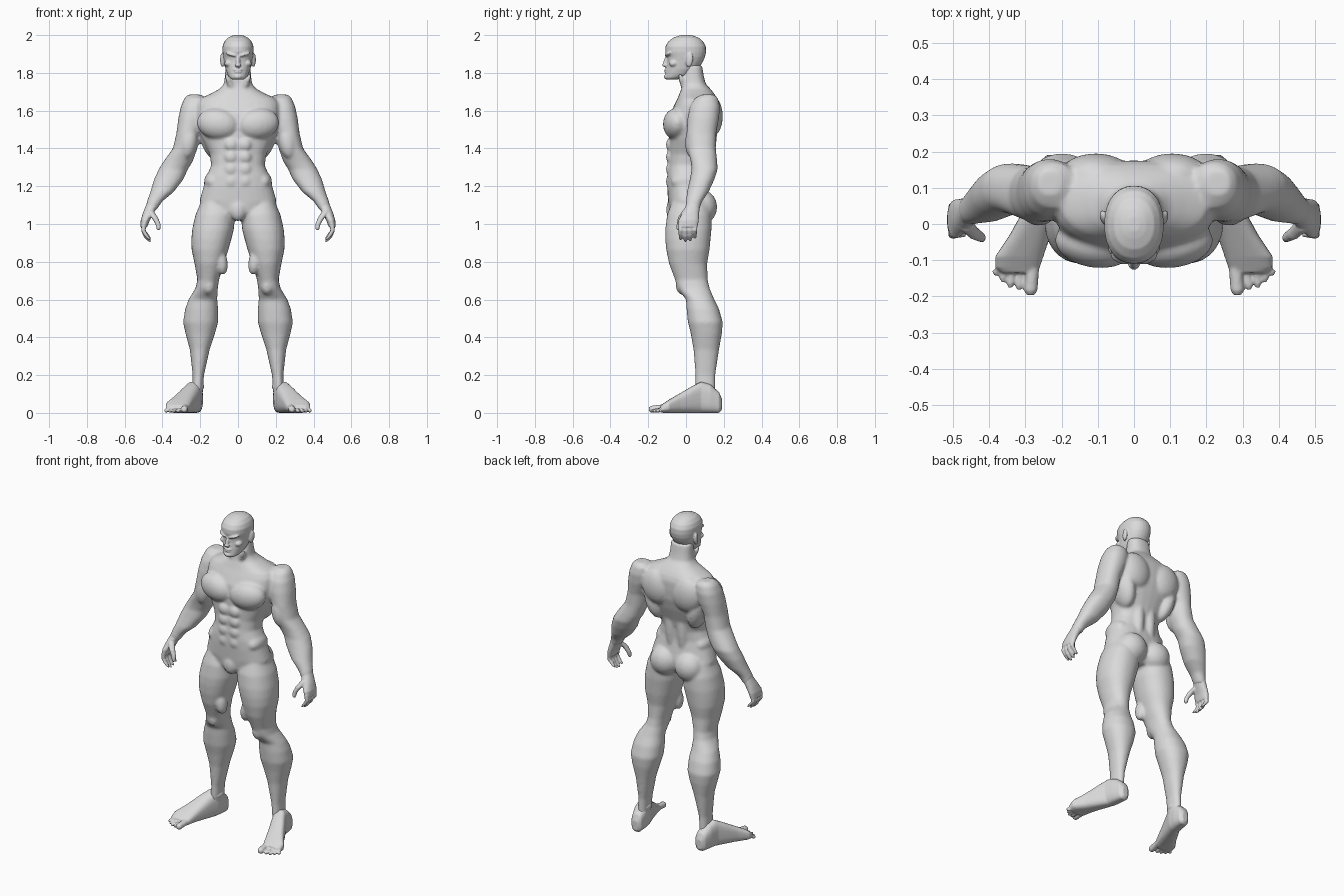
import bpy, bmesh, math
from mathutils import Matrix, Vector, Euler

skin = bpy.data.materials.new("plain_grey")
skin.diffuse_color = (0.7, 0.7, 0.7, 1)


def loft(bm, rows, axis='z', p=2.2, n=28):
    """Skin superelliptic rings; each row is (t, a_min, a_max, b_min, b_max)."""
    rings = []
    for t, a0, a1, b0, b1 in rows:
        ring = []
        for i in range(n):
            w = 2 * math.pi * i / n
            c, s = math.cos(w), math.sin(w)
            a = (a0 + a1) / 2 + (a1 - a0) / 2 * math.copysign(abs(c) ** (2 / p), c)
            b = (b0 + b1) / 2 + (b1 - b0) / 2 * math.copysign(abs(s) ** (2 / p), s)
            ring.append(bm.verts.new((a, b, t) if axis == 'z' else (a, t, b)))
        rings.append(ring)
    for r, q in zip(rings, rings[1:]):
        for i in range(n):
            j = (i + 1) % n
            bm.faces.new((r[i], r[j], q[j], q[i]))
    bm.faces.new(rings[0])
    bm.faces.new(rings[-1])


def digit(bm, pts, axis='z'):
    """Finger or toe through points (x, y, z, radius)."""
    if axis == 'z':
        rows = [(z, x - r, x + r, y - r, y + r) for x, y, z, r in pts]
    else:
        rows = [(y, x - r, x + r, z - r, z + r) for x, y, z, r in pts]
    loft(bm, rows, axis, 2, 12)


def blob(bm, c, r, rot=(0, 0, 0)):
    m = (Matrix.Translation(c) @ Euler([math.radians(a) for a in rot]).to_matrix().to_4x4()
         @ Matrix.Diagonal((*r, 1)))
    bmesh.ops.create_uvsphere(bm, u_segments=20, v_segments=14, radius=1, matrix=m)


def finish(name, mid, side, voxel, smooth):
    """Join centre and mirrored side forms, then fuse them into one skin."""
    me = bpy.data.meshes.new(name)
    side.to_mesh(me)
    mid.from_mesh(me)
    side.transform(Matrix.Diagonal((-1, 1, 1, 1)))
    side.to_mesh(me)
    mid.from_mesh(me)
    bmesh.ops.recalc_face_normals(mid, faces=mid.faces)
    mid.to_mesh(me)
    me.materials.append(skin)
    ob = bpy.data.objects.new(name, me)
    bpy.context.collection.objects.link(ob)
    rm = ob.modifiers.new("fuse", 'REMESH')
    rm.mode, rm.voxel_size, rm.use_smooth_shade = 'VOXEL', voxel, True
    sm = ob.modifiers.new("soften", 'SMOOTH')
    sm.factor, sm.iterations = 0.5, smooth


# torso and neck
mid, side = bmesh.new(), bmesh.new()
loft(mid, [(1.02, -.05, .05, -.06, .08), (1.06, -.14, .14, -.09, .115),
           (1.12, -.205, .205, -.095, .125), (1.2, -.182, .182, -.10, .11),
           (1.25, -.168, .168, -.10, .10), (1.31, -.142, .142, -.095, .105),
           (1.37, -.15, .15, -.09, .12), (1.45, -.19, .19, -.09, .15),
           (1.52, -.215, .215, -.09, .17), (1.58, -.22, .22, -.085, .175),
           (1.635, -.22, .22, -.06, .175), (1.665, -.2, .2, -.045, .165),
           (1.69, -.145, .145, -.035, .15), (1.715, -.098, .098, -.025, .13),
           (1.74, -.075, .075, -.02, .105), (1.78, -.07, .07, -.02, .095),
           (1.84, -.065, .065, -.01, .085)], p=2.4)
blob(mid, (0, -.07, 1.075), (.045, .035, .06))                  # groin
blob(side, (.108, -.055, 1.53), (.112, .066, .082), (0, -8, 8))   # chest muscle
blob(side, (.105, .135, 1.57), (.10, .06, .11), (0, 15, 0))     # shoulder blade
blob(side, (.15, .08, 1.47), (.055, .085, .13), (0, 14, 0))     # side back muscle
blob(side, (.04, .085, 1.32), (.035, .035, .17))                # spine muscle
blob(side, (.085, .085, 1.09), (.09, .08, .09))                 # buttock
blob(side, (.135, .0, 1.225), (.045, .08, .05))                 # flank
blob(side, (.035, -.01, 1.73), (.018, .018, .08), (20, 25, 0))  # neck cord
for z in (1.42, 1.355, 1.29, 1.225):                            # stomach muscles
    blob(side, (.036, -.083, z), (.036, .024, .034))
# legs
loft(side, [(1.13, .06, .19, -.07, .11), (1.05, .015, .225, -.10, .135),
            (.97, .022, .243, -.11, .135), (.92, .035, .247, -.11, .13),
            (.865, .05, .246, -.105, .125), (.79, .075, .23, -.09, .112),
            (.705, .10, .215, -.058, .115), (.66, .107, .225, -.045, .125),
            (.6, .11, .262, 0, .15), (.55, .105, .28, .003, .175),
            (.48, .105, .291, .01, .195), (.42, .122, .278, .025, .19),
            (.335, .15, .255, .04, .175), (.2, .18, .24, .05, .155),
            (.13, .185, .242, .05, .155), (.05, .19, .242, .07, .16)])
blob(side, (.155, -.018, .675), (.035, .037, .05))              # kneecap
blob(side, (.09, -.04, .80), (.035, .04, .07), (0, 10, 0))      # inner thigh
# arms
loft(side, [(1.685, .2, .265, .08, .15), (1.665, .16, .285, .045, .17),
            (1.62, .16, .303, .02, .18), (1.56, .17, .316, .008, .175),
            (1.48, .203, .326, .003, .16), (1.40, .215, .345, .008, .158),
            (1.33, .24, .395, .025, .165), (1.29, .265, .42, .03, .168),
            (1.235, .29, .445, .02, .15), (1.17, .34, .464, .005, .12),
            (1.12, .40, .482, 0, .085), (1.07, .435, .492, -.005, .07)])
blob(side, (.262, .035, 1.43), (.045, .04, .085), (0, -10, 0))  # biceps
finish("body", mid, side, .009, 5)

# head
mid, side = bmesh.new(), bmesh.new()
loft(mid, [(1.765, -.03, .03, -.105, -.045), (1.775, -.045, .045, -.11, -.01),
           (1.79, -.055, .055, -.108, .03), (1.82, -.066, .066, -.104, .065),
           (1.86, -.074, .074, -.099, .09), (1.885, -.079, .079, -.10, .101),
           (1.91, -.082, .082, -.11, .106), (1.94, -.082, .082, -.109, .105),
           (1.965, -.073, .073, -.095, .092), (1.985, -.056, .056, -.07, .07),
           (1.996, -.034, .034, -.04, .042), (2.001, -.015, .015, -.02, .02)])
blob(mid, (0, -.106, 1.862), (.011, .013, .032), (-18, 0, 0))   # nose bridge
blob(mid, (0, -.112, 1.841), (.017, .014, .01))                 # nose tip
blob(mid, (0, -.104, 1.816), (.024, .011, .006))                # upper lip
blob(mid, (0, -.104, 1.804), (.02, .011, .006))                 # lower lip
blob(mid, (0, -.103, 1.78), (.022, .014, .014))                 # chin tuft
blob(side, (.035, -.094, 1.898), (.033, .016, .009), (0, -14, 20))  # brow
blob(side, (.05, -.065, 1.85), (.022, .025, .018))              # cheekbone
blob(side, (.083, .018, 1.868), (.011, .02, .038), (-8, 0, -15))  # ear
finish("head", mid, side, .005, 2)

# hands
mid, side = bmesh.new(), bmesh.new()
loft(side, [(1.13, .405, .475, .005, .08), (1.10, .422, .487, 0, .074),
            (1.06, .445, .503, -.02, .07), (1.02, .467, .515, -.04, .068),
            (.985, .48, .516, -.04, .062)])
for y, drop in ((-.028, .01), (-.003, 0), (.022, .004), (.047, .018)):
    digit(side, [(.497, y, 1.0, .013), (.501, y, .965, .0125),
                 (.488, y, .932 + drop, .012), (.47, y, .911 + drop, .009),
                 (.464, y, .905 + drop, .004)])
digit(side, [(.465, .0, 1.07, .02), (.442, -.025, 1.035, .018),
             (.423, -.036, 1.0, .014), (.42, -.04, .975, .011), (.422, -.04, .967, .005)])
finish("hands", mid, side, .005, 2)

# feet
mid, side = bmesh.new(), bmesh.new()
loft(side, [(.19, .205, .24, .015, .075), (.175, .188, .258, 0, .11),
            (.13, .185, .272, 0, .15), (.08, .19, .282, 0, .165),
            (.03, .208, .31, 0, .14), (-.03, .23, .343, 0, .105),
            (-.09, .25, .383, 0, .07), (-.12, .26, .382, 0, .05),
            (-.135, .268, .365, .004, .04)], 'y', 2.8)
for x0, x1, y, r in ((.28, .285, -.196, .019), (.31, .317, -.182, .011), (.33, .341, -.176, .011),
                     (.348, .361, -.16, .011), (.366, .38, -.142, .012)):
    digit(side, [(x0, -.09, r + .012, r), (x0, -.12, r + .008, r),
                 (x1, y + .012, r, r), (x1, y, r, r * .55)], 'y')
blob(side, (.212, .1, .14), (.033, .045, .03))                  # ankle bones
finish("feet", mid, side, .005, 2)
